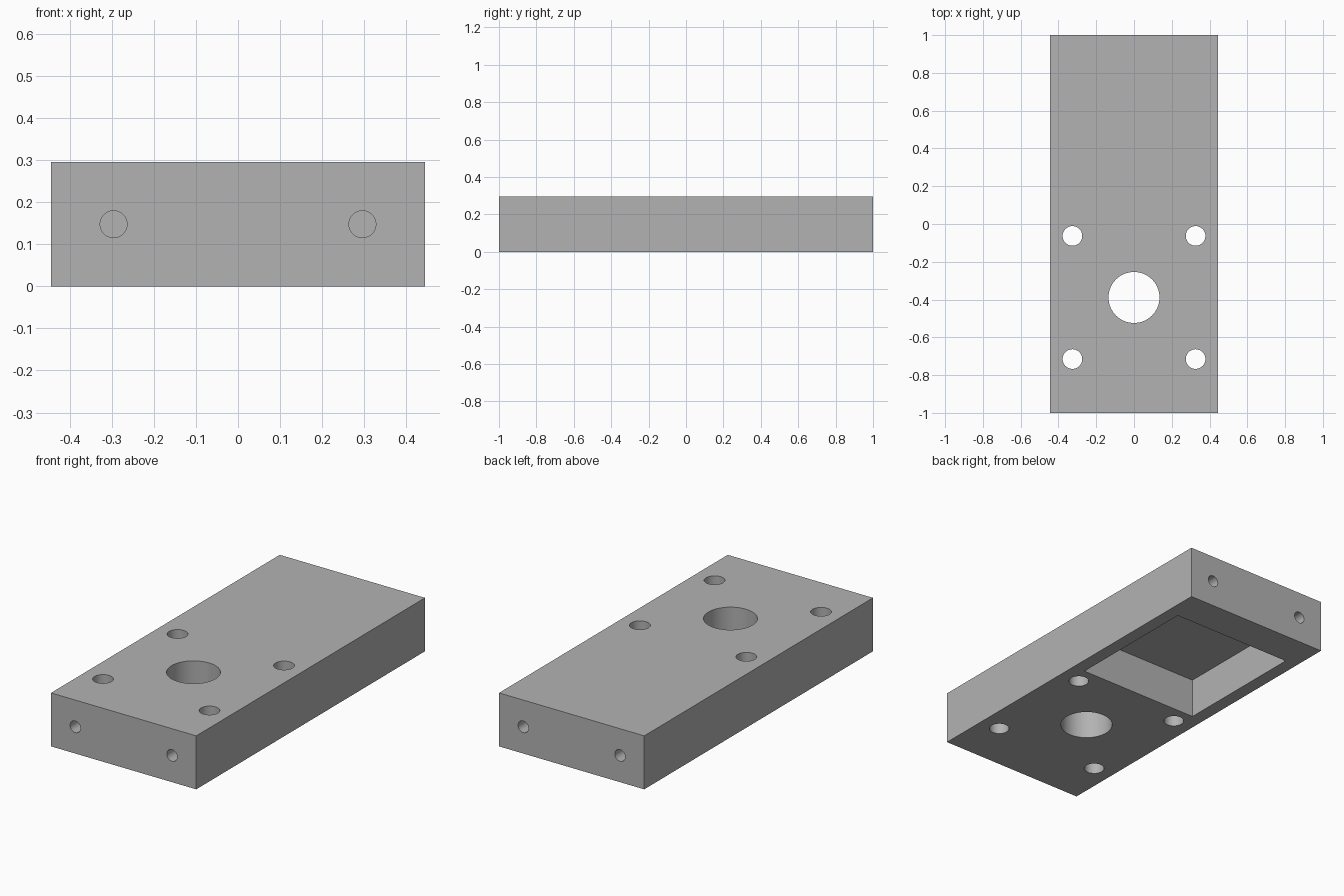
import bpy
from math import radians

if "Cube" in bpy.data.objects:
    bpy.data.objects.remove(bpy.data.objects["Cube"], do_unlink=True)

WIDTH, LENGTH, HEIGHT = 0.889, 2.0, 0.296

grey = bpy.data.materials.new("plain_grey")
grey.use_nodes = True
colour = (0.45, 0.45, 0.45, 1)
grey.diffuse_color = colour
grey.node_tree.nodes["Principled BSDF"].inputs["Base Color"].default_value = colour


def box(name, size, location):
    bpy.ops.mesh.primitive_cube_add(size=1, location=location)
    obj = bpy.context.object
    obj.name = name
    obj.scale = size
    bpy.ops.object.transform_apply(location=True, rotation=True, scale=True)
    obj.data.materials.append(grey)
    return obj


def drill(name, radius, depth, location, tilt=0):
    bpy.ops.mesh.primitive_cylinder_add(
        vertices=64, radius=radius, depth=depth, location=location,
        rotation=(radians(tilt), 0, 0))
    obj = bpy.context.object
    obj.name = name
    bpy.ops.object.transform_apply(location=True, rotation=True, scale=True)
    obj.data.materials.append(grey)
    return obj


# Solid block
block = box("mounting_block", (WIDTH, LENGTH, HEIGHT), (0, 0, HEIGHT / 2))

# Square pocket in the underside
pocket_depth = 0.22
cutters = [box("pocket_cutter", (0.741, 0.763, 2 * pocket_depth), (0, 0.418, 0))]

# Large through bore with four screw holes around it
bore_y, spacing = -0.389, 0.326
cutters.append(drill("bore_cutter", 0.135, 1, (0, bore_y, HEIGHT / 2)))
for sx in (-1, 1):
    for sy in (-1, 1):
        cutters.append(drill("screw_hole_cutter", 0.052, 1,
                             (sx * spacing, bore_y + sy * spacing, HEIGHT / 2)))
        # Blind holes in both end faces
        cutters.append(drill("end_hole_cutter", 0.032, 0.3,
                             (sx * 0.296, sy * LENGTH / 2, HEIGHT / 2), 90))

# Cut everything out of the block
bpy.ops.object.select_all(action="DESELECT")
block.select_set(True)
bpy.context.view_layer.objects.active = block
for cutter in cutters:
    mod = block.modifiers.new("cut", "BOOLEAN")
    mod.operation = "DIFFERENCE"
    mod.solver = "EXACT"
    mod.object = cutter
    bpy.ops.object.modifier_apply(modifier=mod.name)
    bpy.data.objects.remove(cutter, do_unlink=True)

# Round hole walls, crisp block edges
bpy.ops.object.shade_smooth_by_angle(angle=radians(30))
